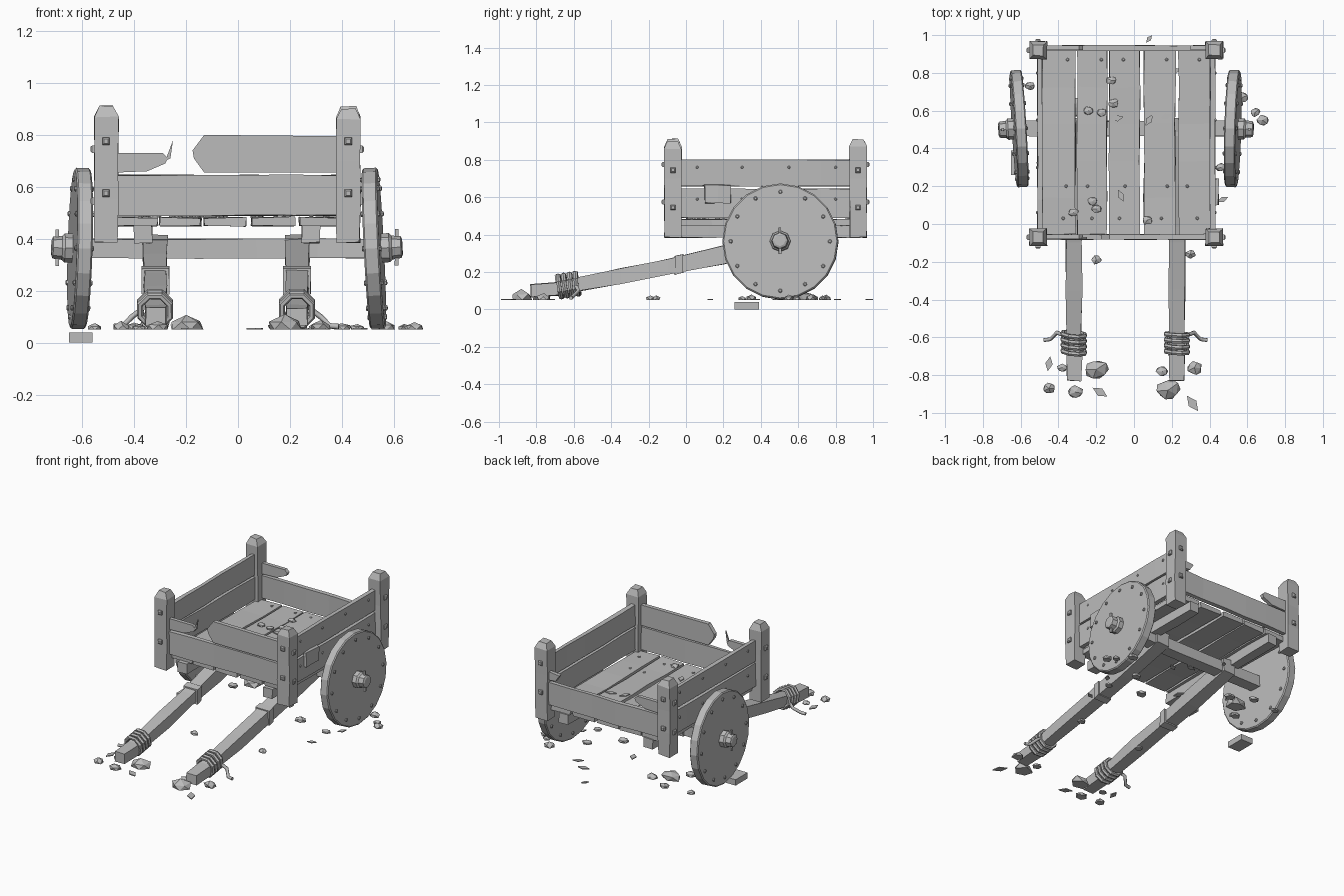
import bpy, bmesh, math, random
from mathutils import Vector, Matrix

random.seed(4)
if "Cube" in bpy.data.objects:
    bpy.data.objects.remove(bpy.data.objects["Cube"])

mat = bpy.data.materials.new("weathered grey")
mat.use_nodes = True
GREY = (0.5, 0.5, 0.5, 1)
mat.diffuse_color = GREY
mat.node_tree.nodes["Principled BSDF"].inputs["Base Color"].default_value = GREY


def finish(name, bm):
    bmesh.ops.recalc_face_normals(bm, faces=bm.faces)
    mesh = bpy.data.meshes.new(name)
    bm.to_mesh(mesh)
    bm.free()
    mesh.materials.append(mat)
    ob = bpy.data.objects.new(name, mesh)
    bpy.context.collection.objects.link(ob)
    return ob


def loft(name, rings, jitter=0.0):
    """Skin a list of closed rings and cap both ends."""
    bm = bmesh.new()
    loops = [[bm.verts.new(Vector(p) + Vector([random.uniform(-jitter, jitter) for _ in p]))
              for p in ring] for ring in rings]
    n = len(loops[0])
    for a, b in zip(loops, loops[1:]):
        for i in range(n):
            bm.faces.new((a[i], a[(i + 1) % n], b[(i + 1) % n], b[i]))
    bm.faces.new(loops[0])
    bm.faces.new(loops[-1])
    return finish(name, bm)


def board(name, lo, hi, jitter=0.003, steps=5):
    """Rough-cut board, divided along its longest side."""
    lo, hi = Vector(lo), Vector(hi)
    size = hi - lo
    axis = max(range(3), key=lambda i: size[i])
    u, v = [i for i in range(3) if i != axis]
    rings = []
    for s in range(steps + 1):
        ring = []
        for a, b in ((0, 0), (1, 0), (1, 1), (0, 1)):
            p = lo.copy()
            p[axis] += size[axis] * s / steps
            p[u] += size[u] * a
            p[v] += size[v] * b
            ring.append(p)
        rings.append(ring)
    return loft(name, rings, jitter)


def broken_board(name, outline, y0, y1):
    return loft(name, [[(x, y, z) for x, z in outline] for y in (y0, y1)])


def disc(name, profile, sides, centre, direction, twist=0.0):
    """Turned part: (distance along direction, radius) pairs."""
    rot = Vector(direction).to_track_quat('Z', 'Y').to_matrix()
    rings = [[Vector(centre) + rot @ Vector((r * math.cos(t), r * math.sin(t), d))
              for t in (math.tau * i / sides + twist for i in range(sides))]
             for d, r in profile]
    return loft(name, rings)


def bolt(name, pos, direction, r=0.02, h=0.015, sides=4):
    disc(name, [(-0.005, r), (h * 0.6, r), (h, r * 0.6)], sides, pos, direction, math.pi / 4)


# Corner posts with tapered tops and square bolts
LEFT, RIGHT, FRONT, BACK = 0.425, -0.508, -0.07, 0.92
for px, sx, side in ((LEFT, 1, "left"), (RIGHT, -1, "right")):
    for py, sy, end in ((FRONT, -1, "front"), (BACK, 1, "back")):
        top = random.uniform(0.895, 0.912)
        shape = [(0.385, 0.044), (0.55, 0.046), (0.7, 0.045), (top - 0.04, 0.047), (top, 0.028)]
        loft(f"{end}_{side}_post",
             [[(px + a * r, py + b * r, z) for a, b in ((-1, -1), (1, -1), (1, 1), (-1, 1))]
              for z, r in shape], 0.003)
        for z in (0.575, 0.775):
            bolt("post_bolt", (px, py + sy * 0.045, z), (0, sy, 0))
            bolt("post_bolt", (px + sx * 0.045, py, z - 0.03), (sx, 0, 0))

# Side walls, two boards each
for x, side in ((0.402, "left"), (-0.512, "right")):
    for z0, z1, row in ((0.49, 0.645, "lower"), (0.66, 0.8, "upper")):
        board(f"{side}_{row}_side_board", (x, FRONT, z0), (x + 0.028, BACK, z1))
        for y in (0.06, 0.3, 0.55, 0.8):
            sx = 1 if side == "left" else -1
            bolt("side_nail", (x + 0.014 + sx * 0.014, y, z0 + 0.1), (sx, 0, 0), 0.008, 0.006, 6)

# Patch on the left wall
board("side_patch", (0.43, 0.1, 0.57), (0.448, 0.24, 0.665), 0.004, 2)

# End walls: whole lower boards, broken upper ones
board("front_lower_board", (-0.47, -0.083, 0.49), (0.39, -0.055, 0.645))
board("back_lower_board", (-0.47, 0.918, 0.49), (0.39, 0.946, 0.645))
broken_board("front_upper_board", [(0.39, 0.655), (-0.13, 0.655), (-0.17, 0.71), (-0.175, 0.74),
                                   (-0.13, 0.8), (0.39, 0.795)], -0.083, -0.055)
stub = [(-0.47, 0.655), (-0.35, 0.66), (-0.28, 0.69), (-0.27, 0.71), (-0.29, 0.73), (-0.47, 0.73)]
broken_board("front_broken_stub", stub, -0.08, -0.055)
broken_board("back_broken_stub", stub, 0.92, 0.945)
broken_board("back_left_stub", [(0.4, 0.66), (0.33, 0.665), (0.3, 0.71), (0.4, 0.72)], 0.92, 0.945)
broken_board("splinter", [(-0.28, 0.7), (-0.26, 0.71), (-0.25, 0.78)], -0.08, -0.07)

# Floor planks with nails
for x0, x1 in ((-0.487, -0.31), (-0.3, -0.142), (-0.13, 0.03), (0.052, 0.218), (0.235, 0.405)):
    board("floor_plank", (x0, -0.055, 0.45), (x1, 0.918, 0.482), 0.004)
    for y in (0.03, 0.2, 0.87):
        bolt("floor_nail", ((x0 + x1) / 2 + random.uniform(-0.05, 0.05), y, 0.482), (0, 0, 1),
             0.009, 0.006, 6)

# Underframe
for x in (-0.365, 0.28):
    board("floor_beam", (x - 0.034, -0.08, 0.385), (x + 0.034, 0.93, 0.452))
board("axle", (-0.63, 0.465, 0.325), (0.54, 0.545, 0.4))

# Wheels, hubs, linchpins and rim bolts
for cx, s, side, lean in ((0.523, 1, "left", (1, -0.03, 0.05)), (-0.608, -1, "right", (-1, -0.06, 0.03))):
    c = Vector((cx, 0.505, 0.363))
    d = Vector(lean).normalized()
    disc(f"{side}_wheel", [(-0.03, 0.303), (-0.024, 0.31), (0.024, 0.31), (0.03, 0.303)], 20, c, d)
    disc(f"{side}_hub", [(0.02, 0.056), (0.06, 0.056), (0.07, 0.046), (0.105, 0.042), (0.11, 0.03)], 8, c, d)
    board(f"{side}_linchpin", c + d * 0.088 - Vector((0.007, 0.007, 0.07)),
          c + d * 0.088 + Vector((0.007, 0.007, 0.07)), 0.001, 2)
    rot = d.to_track_quat('Z', 'Y').to_matrix()
    for i in range(12):
        t = math.tau * i / 12
        for face in (1, -1):
            spot = rot @ Vector((0.265 * math.cos(t), 0.265 * math.sin(t), face * 0.03))
            bolt("rim_bolt", c + spot, d * face, 0.011, 0.008, 6)

# Shafts: (y, centre z, half width, half height) along the length
SHAFT = [(0.56, 0.37, 0.046, 0.045), (0.2, 0.292, 0.046, 0.048), (-0.1, 0.228, 0.042, 0.04),
         (-0.35, 0.178, 0.044, 0.04), (-0.57, 0.135, 0.04, 0.036), (-0.68, 0.112, 0.042, 0.036),
         (-0.83, 0.098, 0.04, 0.034)]


def shaft_ring(x, y, z, w, h):
    return [(x + a * w, y, z + b * h) for a, b in ((-1, -1), (1, -1), (1, 1), (-1, 1))]


for x, s, side in ((0.228, 1, "left"), (-0.318, -1, "right")):
    loft(f"{side}_shaft", [shaft_ring(x, *p) for p in SHAFT], 0.004)
    loft(f"{side}_shaft_collar", [shaft_ring(x, -0.06, 0.236, 0.053, 0.05),
                                  shaft_ring(x, -0.015, 0.246, 0.053, 0.05)], 0.002)
    # Rope windings around the handle
    for i in range(4):
        bpy.ops.mesh.primitive_torus_add(
            major_segments=8, minor_segments=6, major_radius=0.062, minor_radius=0.013,
            location=(x - 0.001, -0.585 - i * 0.03, 0.138 - i * 0.005),
            rotation=(math.radians(100 + random.uniform(-5, 5)), math.radians(22.5), 0))
        rope = bpy.context.object
        rope.name = f"{side}_rope_winding"
        rope.data.materials.append(mat)
    # Loose rope end
    curve = bpy.data.curves.new(f"{side}_rope_end", 'CURVE')
    curve.dimensions = '3D'
    curve.bevel_depth, curve.bevel_resolution, curve.use_fill_caps = 0.011, 1, True
    path = [(0.05, -0.59, 0.13), (0.09, -0.575, 0.1), (0.125, -0.61, 0.065), (0.16, -0.615, 0.062)]
    spline = curve.splines.new('POLY')
    spline.points.add(len(path) - 1)
    for p, (dx, y, z) in zip(spline.points, path):
        p.co = (x + s * dx, y, z, 1)
    curve.materials.append(mat)
    bpy.context.collection.objects.link(bpy.data.objects.new(f"{side}_rope_end", curve))


# Stones and chips
def stone(x, y, r, ground=0.05, flat=0.6):
    bm = bmesh.new()
    bmesh.ops.create_icosphere(bm, subdivisions=1, radius=r)
    turn = Matrix.Rotation(random.uniform(0, 6), 3, 'Z')
    for v in bm.verts:
        p = turn @ (v.co * random.uniform(0.8, 1.15))
        v.co = (x + p.x, y + p.y * 0.85, max(ground, ground + r * flat * 0.3 + p.z * flat))
    finish("stone", bm)


def chip(x, y, length, angle, ground=0.05):
    along = Vector((math.cos(angle), math.sin(angle), 0))
    across = Vector((-along.y, along.x, 0)) * length * 0.25
    c = Vector((x, y, ground))
    tri = [c - along * length / 2, c + across, c + along * length / 2, c - across]
    loft("wood_chip", [tri, [p + Vector((0, 0, 0.006)) for p in tri]])


for x, y, r in ((-0.45, -0.87, .04), (-0.31, -0.89, .045), (-0.2, -0.77, .07), (0.18, -0.88, .07),
                (0.32, -0.76, .045), (0.15, -0.78, .035), (-0.38, -0.76, .03), (-0.2, -0.19, .03),
                (0.3, -0.16, .03), (0.57, 0.67, .04), (0.68, 0.55, .036), (0.64, 0.59, .03),
                (-0.55, 0.73, .03), (-0.32, 0.62, .07), (-0.22, 0.68, .04), (-0.4, 0.52, .04),
                (-0.36, 0.75, .035), (0.23, 0.35, .04), (0.4, 0.5, .035), (0.46, 0.3, .03)):
    stone(x, y, r)
for x, y in ((-0.12, 0.76), (-0.11, 0.64), (-0.24, 0.6), (-0.17, 0.59), (-0.2, 0.08), (-0.22, 0.12),
             (-0.32, 0.06), (0.07, 0.02)):
    stone(x, y, 0.03, 0.482, 0.5)
for x, y, size, angle in ((0.31, -0.95, .1, 2.2), (-0.18, -0.89, .09, 2.6), (-0.45, -0.74, .08, 1.4),
                          (0.08, 0.98, .05, 0.9), (0.47, 0.13, .06, 0.4), (0.21, 0.81, .08, 0.2),
                          (0.3, 0.74, .07, 0.5), (0.53, 0.37, .06, 1), (0.05, 0.5, .08, 2)):
    chip(x, y, size, angle)
for x, y, angle in ((0.08, 0.55, 1), (0.17, 0.57, 0.3), (-0.09, 0.56, 0.2), (-0.07, 0.15, 2)):
    chip(x, y, 0.07, angle, 0.484)

# Sunken block beside the right wheel
board("wheel_block", (-0.65, 0.26, 0.0), (-0.56, 0.39, 0.04), 0.0, 1).data.transform(
    Matrix.Translation((0, 0, 0)))
